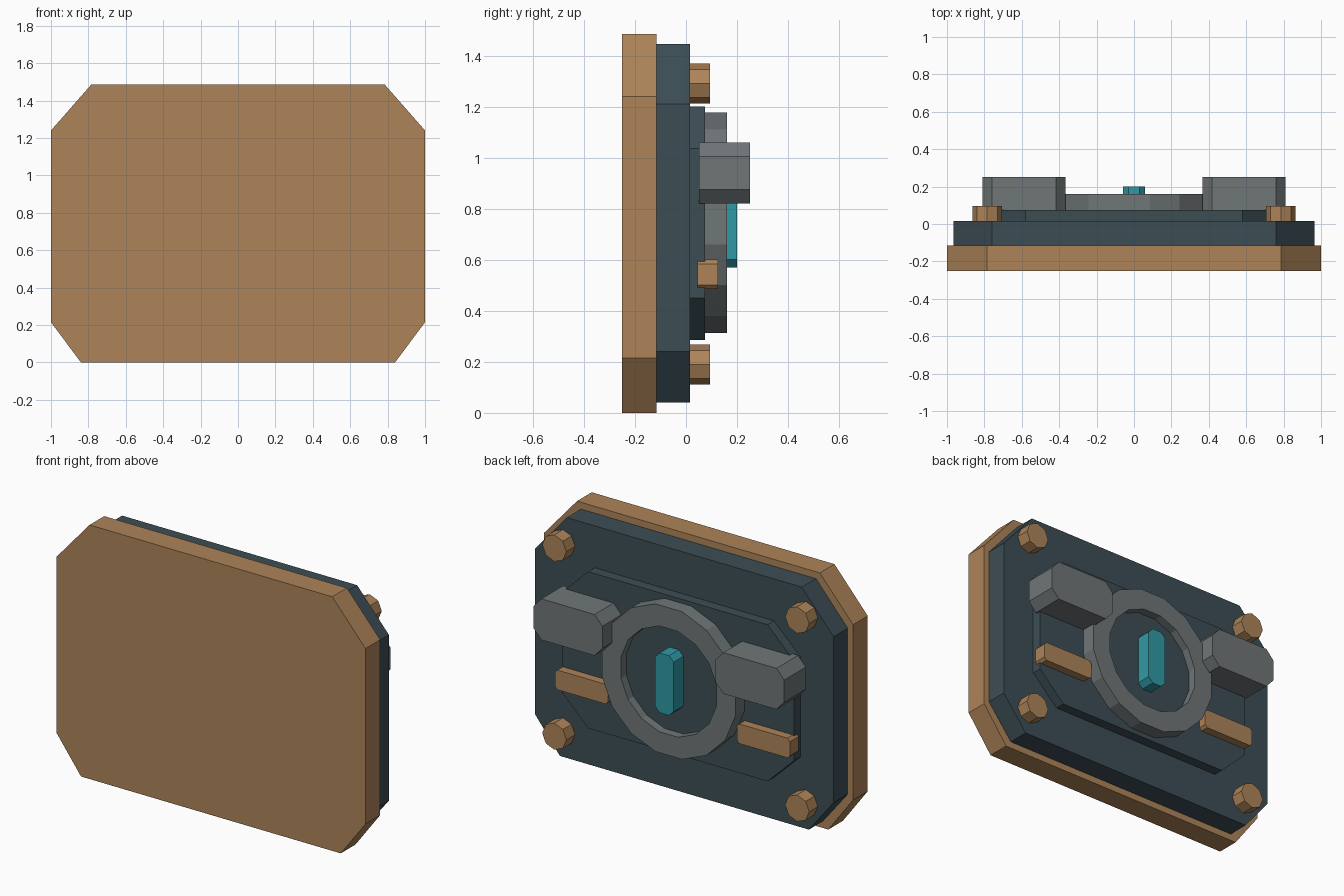
import bpy, bmesh, math

cube = bpy.data.objects.get("Cube")
if cube:
    bpy.data.objects.remove(cube, do_unlink=True)


def material(name, rgb):
    m = bpy.data.materials.new(name)
    m.use_nodes = True
    m.diffuse_color = (*rgb, 1)
    m.node_tree.nodes["Principled BSDF"].inputs["Base Color"].default_value = (*rgb, 1)
    return m


bronze = material("bronze", (0.42, 0.23, 0.10))
slate = material("dark_slate", (0.046, 0.076, 0.09))
steel = material("grey_steel", (0.16, 0.18, 0.185))
teal = material("teal", (0.03, 0.32, 0.38))


def finish(name, bm, mat):
    bmesh.ops.recalc_face_normals(bm, faces=bm.faces)
    mesh = bpy.data.meshes.new(name)
    bm.to_mesh(mesh)
    bm.free()
    mesh.materials.append(mat)
    obj = bpy.data.objects.new(name, mesh)
    bpy.context.collection.objects.link(obj)
    return obj


def prism(name, outline, y0, y1, mat):
    """Extrude an x/z outline from y0 to y1."""
    bm = bmesh.new()
    face = bm.faces.new([bm.verts.new((x, y0, z)) for x, z in outline])
    new = bmesh.ops.extrude_face_region(bm, geom=[face])["geom"]
    verts = [g for g in new if isinstance(g, bmesh.types.BMVert)]
    bmesh.ops.translate(bm, verts=verts, vec=(0, y1 - y0, 0))
    return finish(name, bm, mat)


def chamfered(cx, half, z0, z1, top, bottom):
    """Rectangle with cut corners; top and bottom are (x, z) cut sizes."""
    (tx, tz), (bx, bz) = top, bottom
    right = [(half - bx, z0), (half, z0 + bz), (half, z1 - tz), (half - tx, z1)]
    pts = right + [(-x, z) for x, z in reversed(right)]
    return [(cx + x, z) for x, z in pts]


def circle(cx, cz, r, n, offset=0):
    return [(cx + r * math.cos(math.tau * (i + offset) / n),
             cz + r * math.sin(math.tau * (i + offset) / n)) for i in range(n)]


def ring(name, cz, outer, inner, n, y0, y1, mat):
    bm = bmesh.new()
    loops = [[bm.verts.new((x, y, z)) for x, z in circle(0, cz, r, n, 0.5)]
             for r, y in ((outer, y0), (outer, y1), (inner, y1), (inner, y0))]
    for k in range(4):
        a, b = loops[k], loops[(k + 1) % 4]
        for i in range(n):
            j = (i + 1) % n
            bm.faces.new((a[i], a[j], b[j], b[i]))
    return finish(name, bm, mat)


# Stacked plates
prism("front_plate", chamfered(0, 1, 0, 1.485, (0.215, 0.245), (0.16, 0.215)),
      -0.25, -0.115, bronze)
prism("middle_plate", chamfered(0, 0.965, 0.04, 1.445, (0.205, 0.235), (0.16, 0.2)),
      -0.115, 0.015, slate)
prism("rear_panel", chamfered(0, 0.75, 0.285, 1.2, (0.17, 0.165), (0.17, 0.165)),
      0.015, 0.075, slate)

# Central ring, recessed disc and lens
CZ = 0.745
ring("ring", CZ, 0.44, 0.315, 16, 0.075, 0.16, steel)
prism("ring_disc", circle(0, CZ, 0.317, 16, 0.5), 0.07, 0.11, slate)
prism("center_slot", chamfered(0, 0.06, 0.57, 0.92, (0.03, 0.03), (0.03, 0.03)),
      0.11, 0.2, teal)

# Paired clamps, bars and corner bolts
for side, s in (("left", 1), ("right", -1)):
    cut = (0.05, 0.055)
    prism("clamp_" + side, chamfered(s * 0.588, 0.222, 0.82, 1.06, cut, cut),
          0.05, 0.25, steel)
    cut = (0.016, 0.016)
    prism("bar_" + side, chamfered(s * 0.588, 0.172, 0.485, 0.6, cut, cut),
          0.045, 0.125, bronze)
    for level, z in (("upper", 1.29), ("lower", 0.19)):
        prism(f"bolt_{level}_{side}", circle(s * 0.785, z, 0.078, 8),
              0.015, 0.095, bronze)
